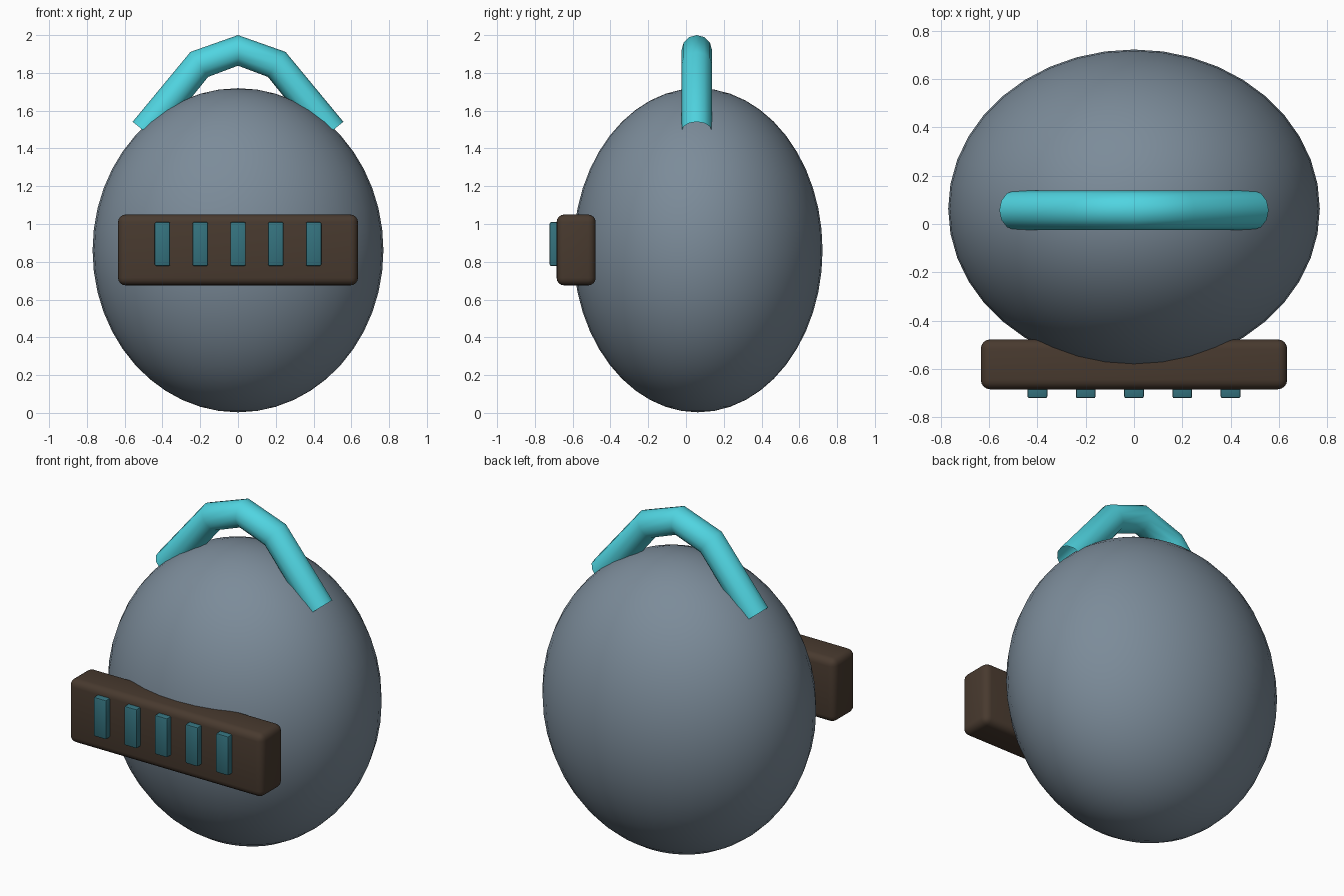
import bpy

if "Cube" in bpy.data.objects:
    bpy.data.objects.remove(bpy.data.objects["Cube"])


def material(name, rgb):
    m = bpy.data.materials.new(name)
    m.diffuse_color = (*rgb, 1)
    m.use_nodes = True
    m.node_tree.nodes["Principled BSDF"].inputs["Base Color"].default_value = m.diffuse_color
    return m


slate = material("slate", (0.20, 0.26, 0.32))
brown = material("brown", (0.065, 0.042, 0.028))
cyan = material("cyan", (0.08, 0.66, 0.75))
teal = material("teal", (0.035, 0.17, 0.21))


def box(name, lo, hi, bevel, segments, mat):
    centre = [(a + b) / 2 for a, b in zip(lo, hi)]
    bpy.ops.mesh.primitive_cube_add(size=1, location=centre)
    ob = bpy.context.object
    ob.name = name
    ob.scale = [b - a for a, b in zip(lo, hi)]
    bpy.ops.object.transform_apply(location=False, rotation=False, scale=True)
    mod = ob.modifiers.new("rounded_edges", 'BEVEL')
    mod.width, mod.segments = bevel, segments
    bpy.ops.object.modifier_apply(modifier=mod.name)
    bpy.ops.object.shade_smooth_by_angle()
    ob.data.materials.append(mat)
    return ob


# Egg-shaped body
bpy.ops.mesh.primitive_uv_sphere_add(segments=40, ring_count=24, radius=1,
                                     location=(0, 0.063, 0.861))
body = bpy.context.object
body.name = "body"
body.scale = (0.77, 0.66, 0.858)
bpy.ops.object.transform_apply(location=False, rotation=False, scale=True)
bpy.ops.object.shade_smooth()
body.data.materials.append(slate)

# Front bar and its upright slats
box("front_bar", (-0.635, -0.685, 0.675), (0.635, -0.478, 1.05), 0.04, 4, brown)
for i in range(5):
    x = -0.4 + 0.2 * i
    box(f"slat_{i + 1}", (x - 0.041, -0.722, 0.778), (x + 0.041, -0.66, 1.01),
        0.008, 2, teal)

# Carrying handle: faceted arch of open round tube
half = [(0.495, 1.49), (0.205, 1.845)]
path = [(-x, z) for x, z in half] + [(0, 1.919)] + half[::-1]
curve = bpy.data.curves.new("handle", 'CURVE')
curve.dimensions = '3D'
curve.bevel_depth = 0.081
curve.bevel_resolution = 4
spline = curve.splines.new('POLY')
spline.points.add(len(path) - 1)
for p, (x, z) in zip(spline.points, path):
    p.co = (x, 0.057, z, 1)
spline.use_smooth = True
handle = bpy.data.objects.new("handle", curve)
bpy.context.collection.objects.link(handle)
curve.materials.append(cyan)
bpy.ops.object.select_all(action='DESELECT')
handle.select_set(True)
bpy.context.view_layer.objects.active = handle
bpy.ops.object.convert(target='MESH')
